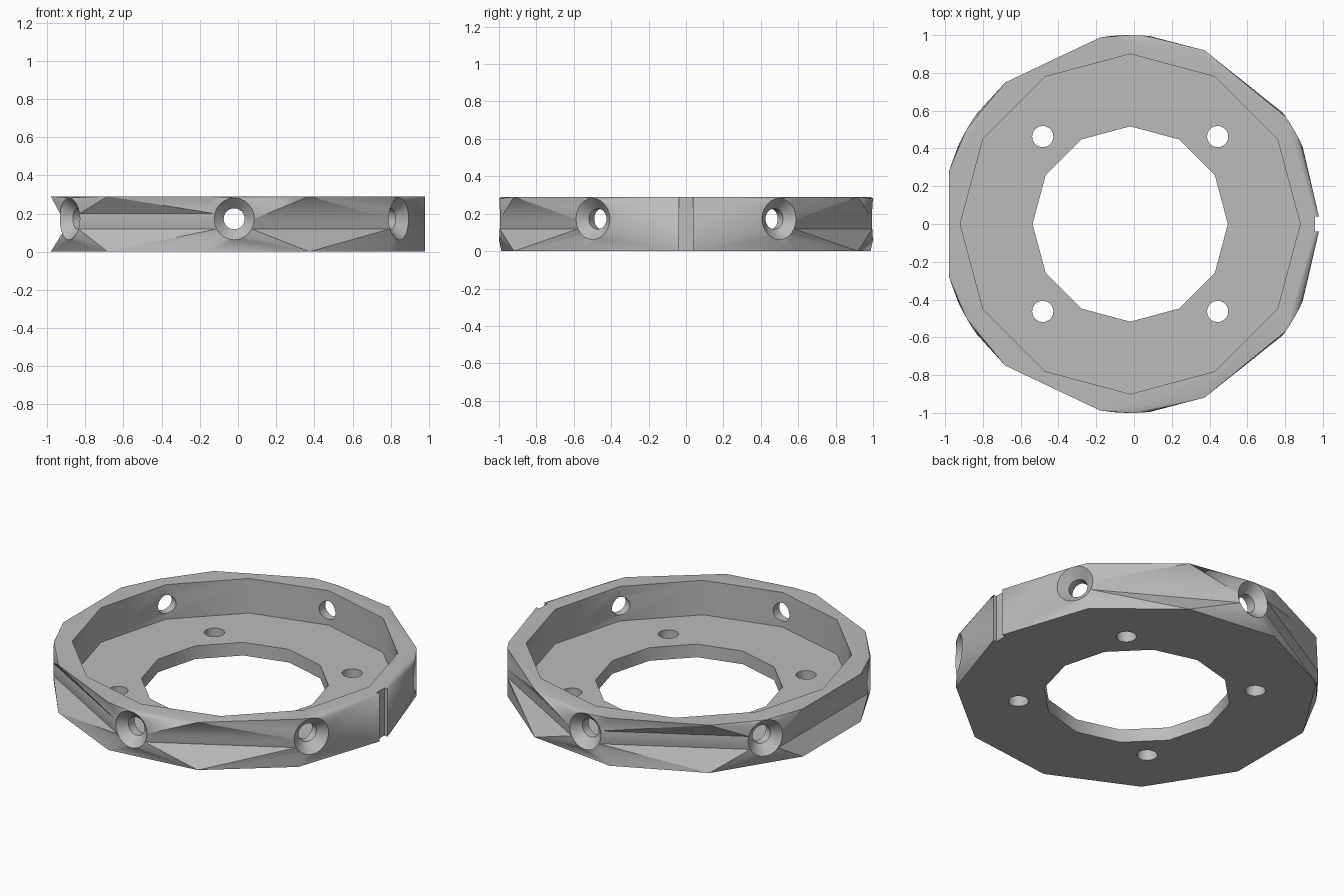
import bpy, bmesh, math
from mathutils import Vector
from mathutils.geometry import delaunay_2d_cdt

cube = bpy.data.objects.get("Cube")
if cube:
    bpy.data.objects.remove(cube, do_unlink=True)

CX, H = -0.02, 0.29            # ring centre and height
HOLE_Z, SINK, DRILL = 0.172, 0.11, 0.055
CORNERS, RIM = 12, 24
GAP = math.radians(2.2)        # half angle of the index notch
STRETCH = 4                    # favours long edges around the wall


def polar(angle, z, r=1.0):
    return Vector((CX + r * math.cos(angle), r * math.sin(angle), z))


def cylinder(name, sides, radius, x, y, z0, z1):
    bpy.ops.mesh.primitive_cylinder_add(vertices=sides, radius=radius, depth=z1 - z0,
                                        location=(x, y, (z0 + z1) / 2))
    obj = bpy.context.object
    obj.name = name
    obj.hide_render = True
    return obj


# Unrolled outer wall: corner outline plus the rims of six side holes
step = (2 * math.pi - 2 * GAP) / (CORNERS - 1)
angles = [GAP + i * step for i in range(CORNERS)]
flat = [(a, 0.0) for a in angles] + [(a, H) for a in reversed(angles)]
owner = [-1] * len(flat)
edges = [(i, (i + 1) % len(flat)) for i in range(len(flat))]
axes = [math.radians(30 + 60 * k) for k in range(6)]
turns = [2 * math.pi * j / RIM for j in range(RIM)]
for k, axis in enumerate(axes):
    start = len(flat)
    for j, t in enumerate(turns):
        reach = SINK - 0.005 * math.cos(t) ** 2
        flat.append((axis + math.asin(reach * math.cos(t)), HOLE_Z + reach * math.sin(t)))
        owner.append(k)
        edges.append((start + j, start + (j + 1) % RIM))

points = [Vector((a, z * STRETCH)) for a, z in flat]
out = delaunay_2d_cdt(points, edges, [], 0, 1e-6)
source = [ids[0] for ids in out[3]]

bm = bmesh.new()
verts = [bm.verts.new(polar(a, z)) for a, z in flat]
for tri in out[2]:
    ids = [source[i] for i in tri]
    kinds = {owner[i] for i in ids}
    if len(kinds) == 1 and -1 not in kinds:
        continue               # inside of a side hole
    bm.faces.new([verts[i] for i in ids])


def bridge(a, b):
    for i in range(len(a)):
        n = (i + 1) % len(a)
        bm.faces.new((a[i], a[n], b[n], b[i]))


# Countersink cones and blind drillings that end inside the pocket
for k, axis in enumerate(axes):
    first = 2 * CORNERS + k * RIM
    loop = verts[first:first + RIM]
    side = Vector((-math.sin(axis), math.cos(axis), 0))
    for r in (0.945, 0.84):
        ring = [bm.verts.new(polar(axis, HOLE_Z + DRILL * math.sin(t), r)
                             + side * DRILL * math.cos(t)) for t in turns]
        bridge(loop, ring)
        loop = ring
    bm.faces.new(loop)

# Index notch, then the flat top and bottom
low = verts[:CORNERS]
high = verts[CORNERS:2 * CORNERS][::-1]
for row, z in ((low, 0), (high, H)):
    y = math.sin(GAP)
    row += [bm.verts.new((0.957, s * y, z)) for s in (-1, 1)]
    bm.faces.new(row)
for i in range(CORNERS - 1, CORNERS + 2):
    n = (i + 1) % len(low)
    bm.faces.new((low[i], low[n], high[n], high[i]))
bmesh.ops.recalc_face_normals(bm, faces=bm.faces)

mesh = bpy.data.meshes.new("mounting_ring")
bm.to_mesh(mesh)
bm.free()
body = bpy.data.objects.new("mounting_ring", mesh)
bpy.context.collection.objects.link(body)

# Pocket, centre bore and four bolt holes
cutters = [cylinder("pocket_cutter", 12, 0.9, CX, 0, 0.08, 0.5),
           cylinder("bore_cutter", 12, 0.517, CX, 0, -0.2, 0.3)]
for sx in (-1, 1):
    for sy in (-1, 1):
        cutters.append(cylinder("bolt_cutter", 32, 0.056, CX + sx * 0.463, sy * 0.463, -0.2, 0.3))

bpy.ops.object.select_all(action='DESELECT')
bpy.context.view_layer.objects.active = body
body.select_set(True)
for cutter in cutters:
    mod = body.modifiers.new("cut", 'BOOLEAN')
    mod.operation = 'DIFFERENCE'
    mod.solver = 'EXACT'
    mod.object = cutter
    bpy.ops.object.modifier_apply(modifier=mod.name)
    bpy.data.objects.remove(cutter, do_unlink=True)

# Plain grey finish
grey = bpy.data.materials.new("plain_grey")
grey.use_nodes = True
colour = (0.5, 0.5, 0.5, 1)
grey.diffuse_color = colour
grey.node_tree.nodes["Principled BSDF"].inputs["Base Color"].default_value = colour
body.data.materials.clear()
body.data.materials.append(grey)
bpy.ops.object.shade_smooth_by_angle(angle=math.radians(32))
